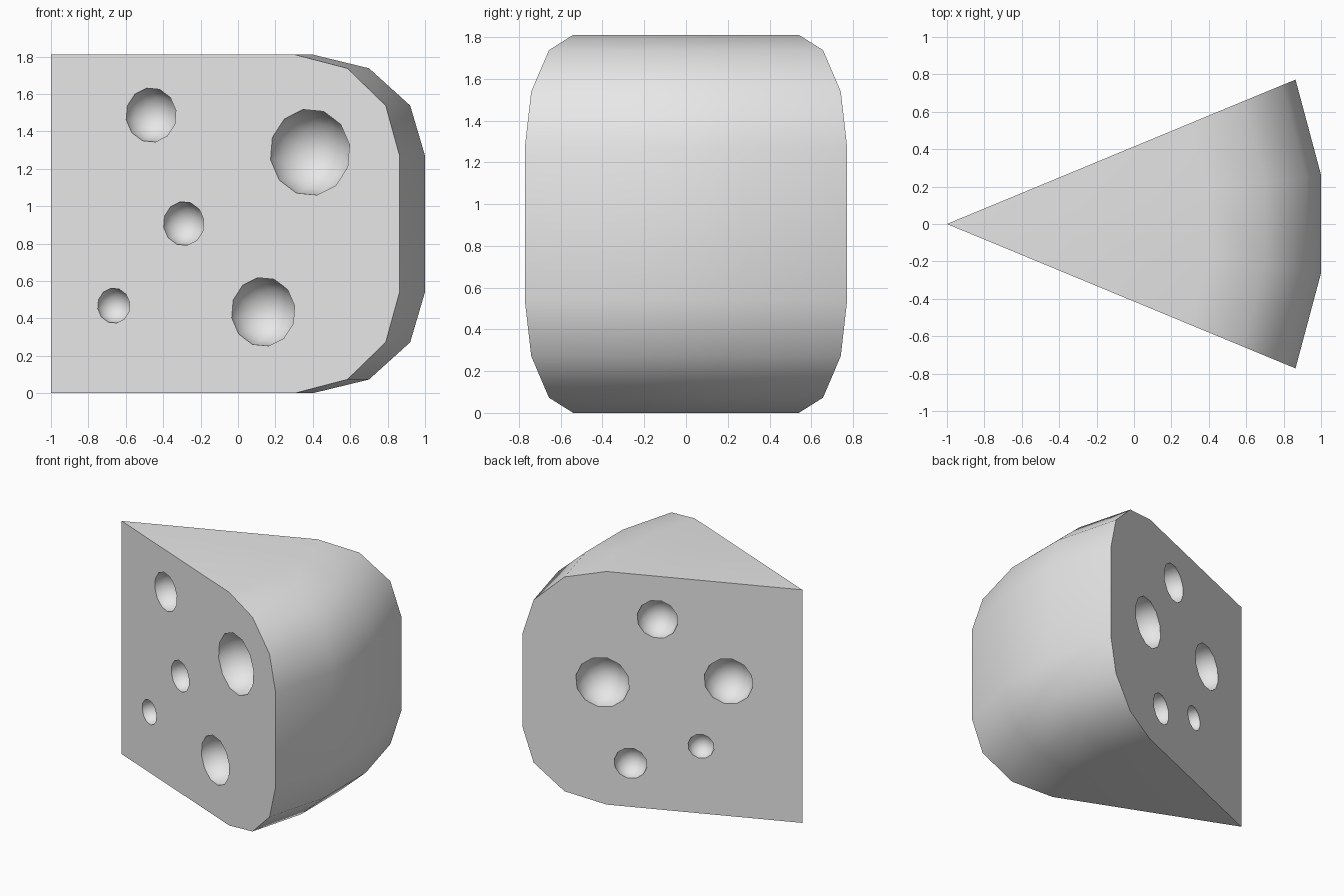
import bpy
import bmesh
from math import cos, pi, radians
from mathutils import Matrix, Vector

if "Cube" in bpy.data.objects:
    bpy.data.objects.remove(bpy.data.objects["Cube"], do_unlink=True)

HEIGHT = 1.81
HALF_ANGLE = radians(22.5)
TIP = Vector((-1, 0, 0))
# Lower half of the rounded rim: (distance from tip, height)
RIM = [(1.412, 0), (1.715, 0.073), (1.937, 0.272), (2.017, 0.54)]
# Holes on each cut side: (distance from tip, height, radius)
RIGHT_HOLES = [(0.579, 1.487, 0.146), (1.499, 1.288, 0.232), (0.768, 0.907, 0.118),
               (1.228, 0.435, 0.185), (0.363, 0.468, 0.094)]
LEFT_HOLES = [(1.045, 1.476, 0.148), (1.441, 0.947, 0.195), (0.533, 1.046, 0.177),
              (0.731, 0.521, 0.094), (1.239, 0.338, 0.119)]


def direction(angle):
    return Matrix.Rotation(angle, 3, "Z") @ Vector((1, 0, 0))


def make_object(name, bm):
    bmesh.ops.recalc_face_normals(bm, faces=bm.faces)
    mesh = bpy.data.meshes.new(name)
    bm.to_mesh(mesh)
    bm.free()
    obj = bpy.data.objects.new(name, mesh)
    bpy.context.collection.objects.link(obj)
    return obj


# Wedge: the rim profile swept in three steps around the tip
profile = RIM + [(r, HEIGHT - z) for r, z in reversed(RIM)]
bm = bmesh.new()
tip_low = bm.verts.new(TIP)
tip_high = bm.verts.new(TIP + Vector((0, 0, HEIGHT)))
columns = []
for i in range(4):
    d = direction(HALF_ANGLE * (2 * i / 3 - 1))
    columns.append([bm.verts.new(TIP + d * r + Vector((0, 0, z))) for r, z in profile])
for a, b in zip(columns, columns[1:]):
    for k in range(len(profile) - 1):
        bm.faces.new((a[k], b[k], b[k + 1], a[k + 1]))
bm.faces.new([tip_low] + [c[0] for c in columns])
bm.faces.new([tip_high] + [c[-1] for c in columns])
for side in (columns[0], columns[-1]):
    bm.faces.new([tip_low] + side + [tip_high])
wedge = make_object("cheese_wedge", bm)

# Hole cutters: balls centred on the cut sides
RINGS = 9
bm = bmesh.new()
for sign, holes in ((-1, RIGHT_HOLES), (1, LEFT_HOLES)):
    d = direction(sign * HALF_ANGLE)
    up = Vector((0, 0, 1))
    turn = Matrix((d, up, d.cross(up))).transposed().to_4x4()
    for r, z, radius in holes:
        place = Matrix.Translation(TIP + d * r + up * z) @ turn
        bmesh.ops.create_uvsphere(bm, u_segments=12, v_segments=RINGS,
                                  radius=radius / cos(pi / RINGS / 2),
                                  matrix=place @ Matrix.Rotation(radians(10), 4, "Z"))
cutter = make_object("hole_cutter", bm)
cutter.hide_render = True

# Carve the holes, then drop the cutter
bpy.ops.object.select_all(action="DESELECT")
bpy.context.view_layer.objects.active = wedge
wedge.select_set(True)
carve = wedge.modifiers.new("holes", "BOOLEAN")
carve.operation = "DIFFERENCE"
carve.solver = "EXACT"
carve.object = cutter
bpy.ops.object.modifier_apply(modifier=carve.name)
bpy.data.objects.remove(cutter, do_unlink=True)

# Colour and shading
grey = bpy.data.materials.new("light_grey")
grey.use_nodes = True
colour = (0.8, 0.8, 0.8, 1)
grey.diffuse_color = colour
grey.node_tree.nodes["Principled BSDF"].inputs["Base Color"].default_value = colour
wedge.data.materials.clear()
wedge.data.materials.append(grey)
for face in wedge.data.polygons:
    face.material_index = 0
bpy.ops.object.shade_smooth_by_angle(angle=radians(40))
